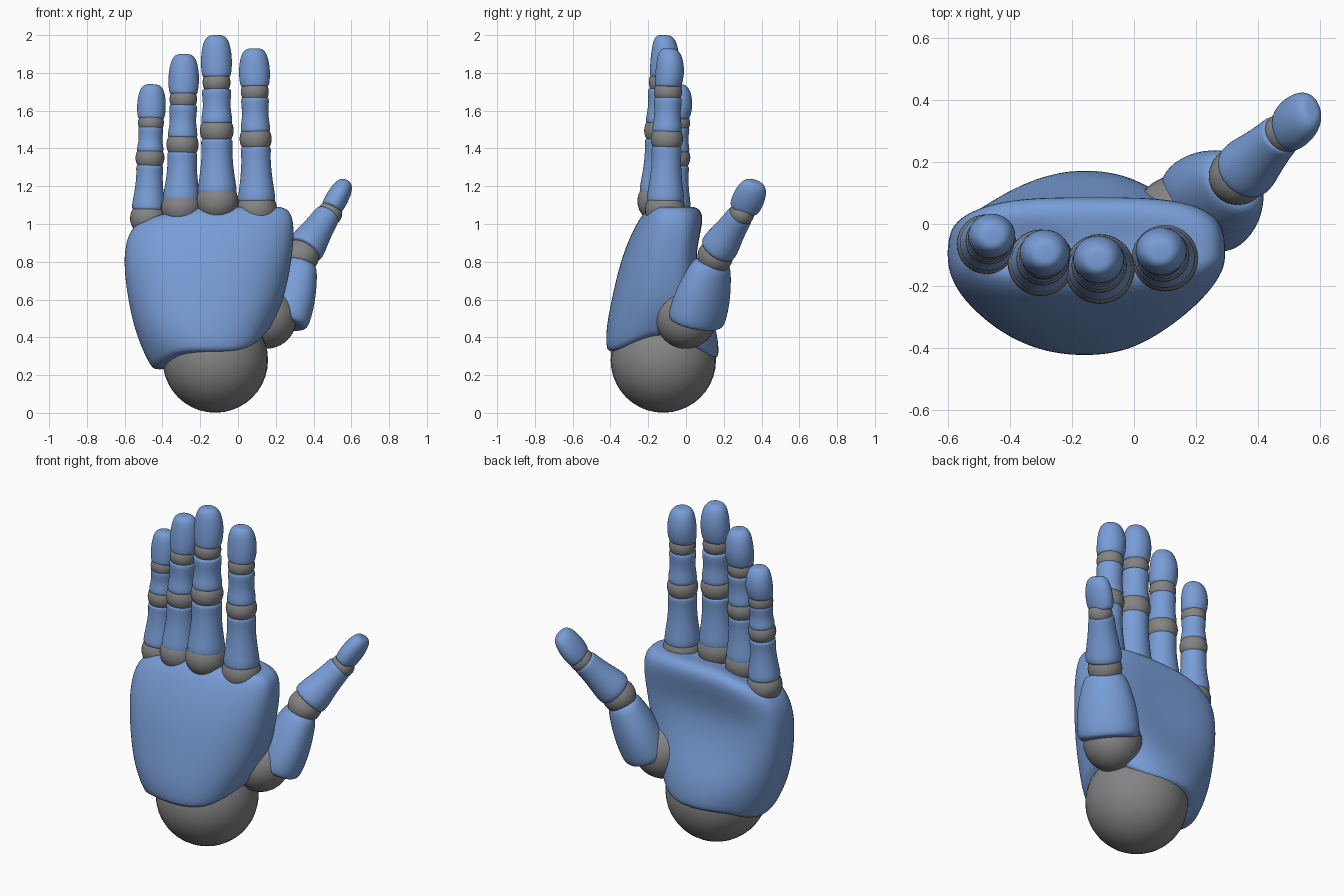
import bpy, bmesh, math
from mathutils import Vector

if "Cube" in bpy.data.objects:
    bpy.data.objects.remove(bpy.data.objects["Cube"])


def material(name, rgb):
    m = bpy.data.materials.new(name)
    m.diffuse_color = (*rgb, 1)
    m.use_nodes = True
    m.node_tree.nodes["Principled BSDF"].inputs["Base Color"].default_value = m.diffuse_color
    return m


BLUE = material("shell blue", (0.19, 0.34, 0.68))
GREY = material("joint grey", (0.23, 0.23, 0.23))


def loft(name, rings, mat, levels=2):
    """Skin a stack of equal-length rings, cap both ends and smooth."""
    bm = bmesh.new()
    rows = [[bm.verts.new(p) for p in ring] for ring in rings]
    n = len(rows[0])
    for lo, hi in zip(rows, rows[1:]):
        for i in range(n):
            j = (i + 1) % n
            bm.faces.new((lo[i], lo[j], hi[j], hi[i]))
    bm.faces.new(rows[0][::-1])
    bm.faces.new(rows[-1])
    bmesh.ops.recalc_face_normals(bm, faces=bm.faces[:])
    for f in bm.faces:
        f.smooth = True
    me = bpy.data.meshes.new(name)
    bm.to_mesh(me)
    bm.free()
    me.materials.append(mat)
    ob = bpy.data.objects.new(name, me)
    bpy.context.collection.objects.link(ob)
    mod = ob.modifiers.new("smooth", "SUBSURF")
    mod.levels = mod.render_levels = levels
    return ob


def ball(name, centre, r):
    bpy.ops.mesh.primitive_uv_sphere_add(segments=32, ring_count=20, radius=r, location=centre)
    ob = bpy.context.object
    ob.name = name
    ob.data.materials.append(GREY)
    bpy.ops.object.shade_smooth()


def segment(name, a, b, profile, r, wide=(1, 0, 0), flat=1.0, lean=0.0):
    """Round limb section from a to b; profile holds (position, radius factor)."""
    a, b = Vector(a), Vector(b)
    axis = (b - a).normalized()
    w = Vector(wide)
    w = (w - axis * w.dot(axis)).normalized()
    t = axis.cross(w)
    rings = []
    for k, f in profile:
        c = a.lerp(b, k) + Vector((0, lean * math.sin(math.pi * min(k, 1)), 0))
        rings.append([c + r * f * (w * math.cos(q) + t * flat * math.sin(q))
                      for q in (2 * math.pi * i / 16 for i in range(16))])
    loft(name, rings, BLUE)


BASE = [(0, .8), (.01, .98), (.12, 1.02), (.4, .87), (.75, .78), (.93, .82), (1, .8), (1, .6)]
MIDDLE = [(0, .85), (0, 1.03), (.14, 1.07), (.5, .9), (.85, 1.0), (1, .98), (1, .8)]
TIP = [(0, .75), (.01, .92), (.15, 1.0), (.4, 1.04), (.68, .96), (.88, .8), (.985, .54), (1, .25)]

# Wrist
ball("wrist_ball", (-.12, -.12, .28), .279)

# Palm: z, left, right, front, back, left tilt, right tilt, hollow, back squareness
SECTIONS = [
    (.315, -.43, .14, -.40, .15, -.10, .10, 0, 2.1),
    (.335, -.46, .16, -.425, .18, -.10, .10, 0, 2.1),
    (.45, -.54, .20, -.425, .175, -.05, .05, .01, 2.1),
    (.60, -.585, .25, -.395, .135, 0, .02, .04, 2.4),
    (.80, -.61, .285, -.35, .105, 0, 0, .065, 2.8),
    (.95, -.59, .30, -.29, .1, -.02, 0, .025, 3.2),
    (1.05, -.55, .29, -.235, .095, -.06, 0, 0, 3.2),
    (1.09, -.51, .25, -.19, .06, -.07, 0, 0, 3),
    (1.095, -.45, .18, -.15, .01, -.07, 0, 0, 3),
]
rings = []
for z, xl, xr, yf, yb, tl, tr, hollow, square in SECTIONS:
    ring, cx, hx, ym = [], (xl + xr) / 2, (xr - xl) / 2, -.1
    for i in range(32):
        q = 2 * math.pi * i / 32
        c, s = math.cos(q), math.sin(q)
        e = 2 / (square if s > 0 else 2.25)
        u = math.copysign(abs(c) ** e, c)
        v = abs(s) ** e
        y = ym + (yb - ym) * v - hollow * (1 - u * u) if s > 0 else ym + (yf - ym) * v
        tilt = (tr if u > 0 else tl) * abs(u) ** (4 if z < .7 else 2)
        back_drop = .04 * v if s > 0 and z < .4 else 0
        ring.append((cx + hx * u, y, z + tilt - back_drop))
    rings.append(ring)
loft("palm", rings, BLUE)

# Fingers: base (x, y), tip (x, y), z levels of the knuckle, sections and joints, base and tip radii
FINGERS = {
    "index": ((.10, -.11), (.085, -.09), (1.075, 1.11, 1.41, 1.45, 1.485, 1.67, 1.70, 1.725, 1.93), .1, .082),
    "middle": ((-.11, -.145), (-.115, -.115), (1.12, 1.15, 1.45, 1.495, 1.53, 1.715, 1.75, 1.775, 2.0), .105, .082),
    "ring": ((-.30, -.125), (-.285, -.095), (1.09, 1.115, 1.38, 1.42, 1.455, 1.63, 1.66, 1.685, 1.9), .1, .081),
    "little": ((-.475, -.065), (-.455, -.04), (1.03, 1.07, 1.31, 1.35, 1.38, 1.515, 1.535, 1.555, 1.74), .09, .076),
}
for name, (p, q, zs, rb, rt) in FINGERS.items():
    def at(z):
        k = (z - zs[0]) / (zs[-1] - zs[0])
        return (p[0] + (q[0] - p[0]) * k, p[1] + (q[1] - p[1]) * k, z)
    ball(name + "_knuckle", at(zs[0]), rb * 1.07)
    segment(name + "_base", at(zs[1]), at(zs[2]), BASE, rb)
    ball(name + "_middle_joint", at(zs[3]), rb * .85)
    segment(name + "_middle", at(zs[4]), at(zs[5]), MIDDLE, rb * .76)
    ball(name + "_tip_joint", at(zs[6]), rt * .9)
    segment(name + "_tip", at(zs[7]), at(zs[8]), TIP, rt, flat=.92, lean=.008)

# Thumb
ball("thumb_root_ball", (.15, 0, .50), .16)
segment("thumb_base", (.22, .05, .475), (.325, .14, .805),
        [(0, .75), (.01, .95), (.1, 1.03), (.45, .98), (.75, .82), (.95, .68), (1, .5)],
        .172, (-.7, .7, 0), .78)
ball("thumb_middle_joint", (.335, .155, .83), .094)
segment("thumb_middle", (.35, .165, .86), (.475, .29, 1.05),
        [(0, .8), (.01, 1.0), (.15, 1.04), (.5, .85), (.85, .74), (1, .72), (1, .55)], .1, (0, 1, 0))
ball("thumb_tip_joint", (.485, .295, 1.055), .066)
segment("thumb_tip", (.49, .305, 1.075), (.573, .37, 1.223), TIP, .085, (0, 1, 0), .7)
